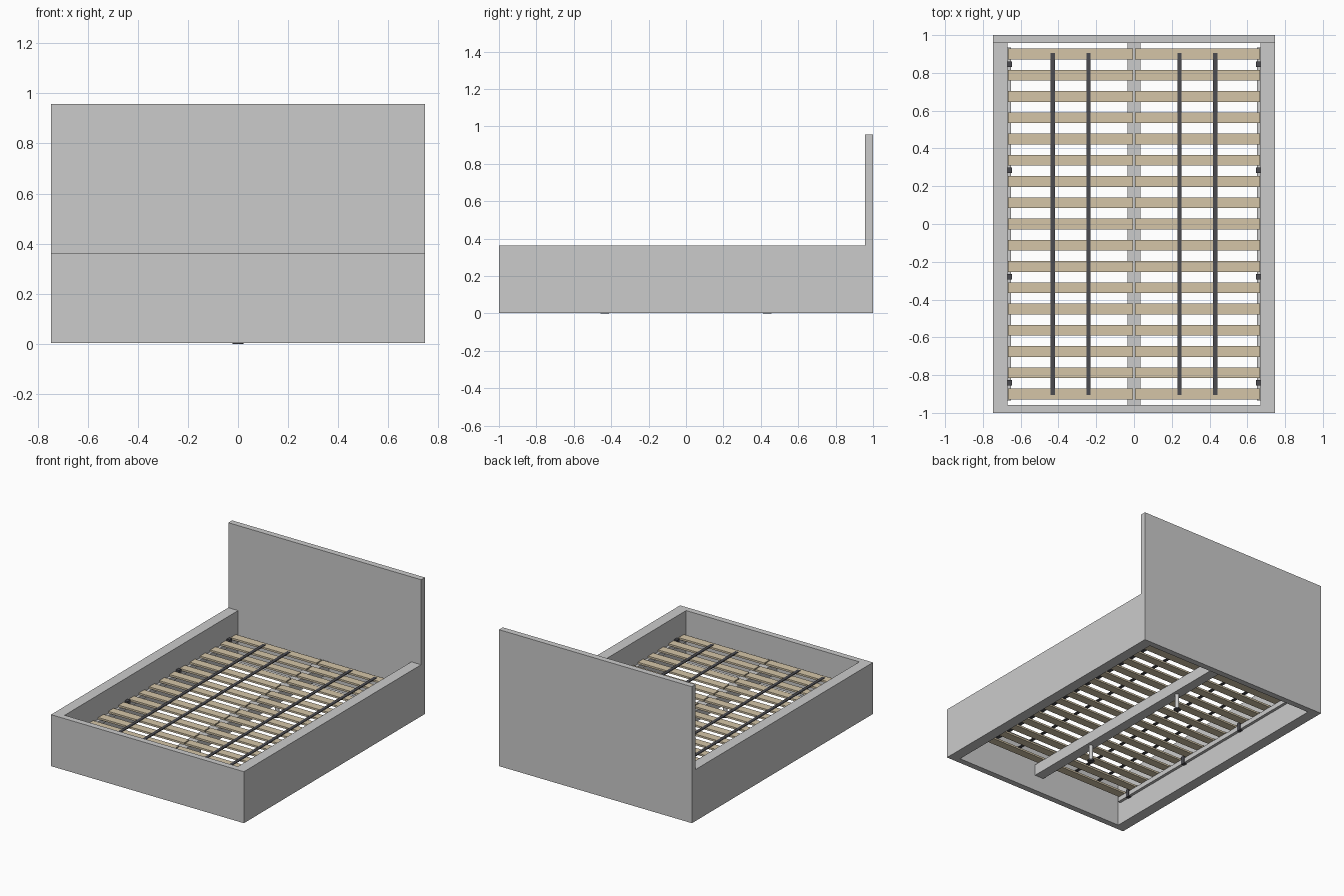
import bpy, bmesh
from mathutils import Matrix, Vector

if "Cube" in bpy.data.objects:
    bpy.data.objects.remove(bpy.data.objects["Cube"])


def material(name, rgb):
    m = bpy.data.materials.new(name)
    m.diffuse_color = (*rgb, 1)
    m.use_nodes = True
    m.node_tree.nodes["Principled BSDF"].inputs["Base Color"].default_value = m.diffuse_color
    return m


WOOD = material("birch", (0.66, 0.56, 0.39))
DARK = material("dark_plastic", (0.07, 0.07, 0.08))


def finish(name, bm, mat):
    me = bpy.data.meshes.new(name)
    bm.to_mesh(me)
    bm.free()
    ob = bpy.data.objects.new(name, me)
    bpy.context.collection.objects.link(ob)
    if mat:
        me.materials.append(mat)
    return ob


def box(name, x, y, z, mat=None):
    """Box from (min, max) ranges."""
    bm = bmesh.new()
    size = [r[1] - r[0] for r in (x, y, z)]
    mid = Vector([(r[0] + r[1]) / 2 for r in (x, y, z)])
    bmesh.ops.create_cube(bm, size=1, matrix=Matrix.Translation(mid) @ Matrix.Diagonal((*size, 1)))
    return finish(name, bm, mat)


def cylinder(name, x, y, z, r, mat=None):
    bm = bmesh.new()
    bmesh.ops.create_cone(bm, cap_ends=True, segments=24, radius1=r, radius2=r, depth=z[1] - z[0],
                          matrix=Matrix.Translation((x, y, (z[0] + z[1]) / 2)))
    ob = finish(name, bm, mat)
    bpy.context.view_layer.objects.active = ob
    ob.select_set(True)
    bpy.ops.object.shade_smooth_by_angle()
    ob.select_set(False)


def span(s, a, b):
    """Range a..b on side s, sorted."""
    return tuple(sorted((s * a, s * b)))


W, INNER = 0.746, 0.67
SLAT_Z = (0.195, 0.208)

# Outer frame
box("headboard", (-W, W), (0.958, 1), (0.003, 0.957))
box("footboard", (-W, W), (-1, -0.958), (0.003, 0.363))

for s, side in ((-1, "left"), (1, "right")):
    # Side rail with its support ledge
    box(f"{side}_side_rail", span(s, INNER, W), (-0.958, 0.958), (0.003, 0.363))
    box(f"{side}_ledge", span(s, 0.65, INNER), (-0.935, 0.935), (0.16, 0.193))
    # Slats
    for i in range(17):
        y = -0.9 + i * 0.1125
        box(f"{side}_slat_{i + 1}", span(s, 0.004, 0.667), (y - 0.029, y + 0.029), SLAT_Z, WOOD)
    # Straps joining the slats
    for i, x in enumerate((0.24, 0.43)):
        box(f"{side}_strap_{i + 1}", span(s, x - 0.011, x + 0.011), (-0.905, 0.905),
            (0.206, 0.212), DARK)
    # Ledge clips
    for i, y in enumerate((-0.84, -0.28, 0.285, 0.845)):
        box(f"{side}_clip_{i + 1}", span(s, 0.647, INNER), (y - 0.014, y + 0.014),
            (0.155, 0.212), DARK)

# Centre beam with support legs
box("centre_beam", (-0.035, 0.035), (-0.958, 0.958), (0.115, 0.193))
for name, y in (("front", -0.435), ("back", 0.435)):
    cylinder(f"{name}_support_leg", 0, y, (0.008, 0.12), 0.014)
    cylinder(f"{name}_leg_foot", 0, y, (0, 0.01), 0.022, DARK)
